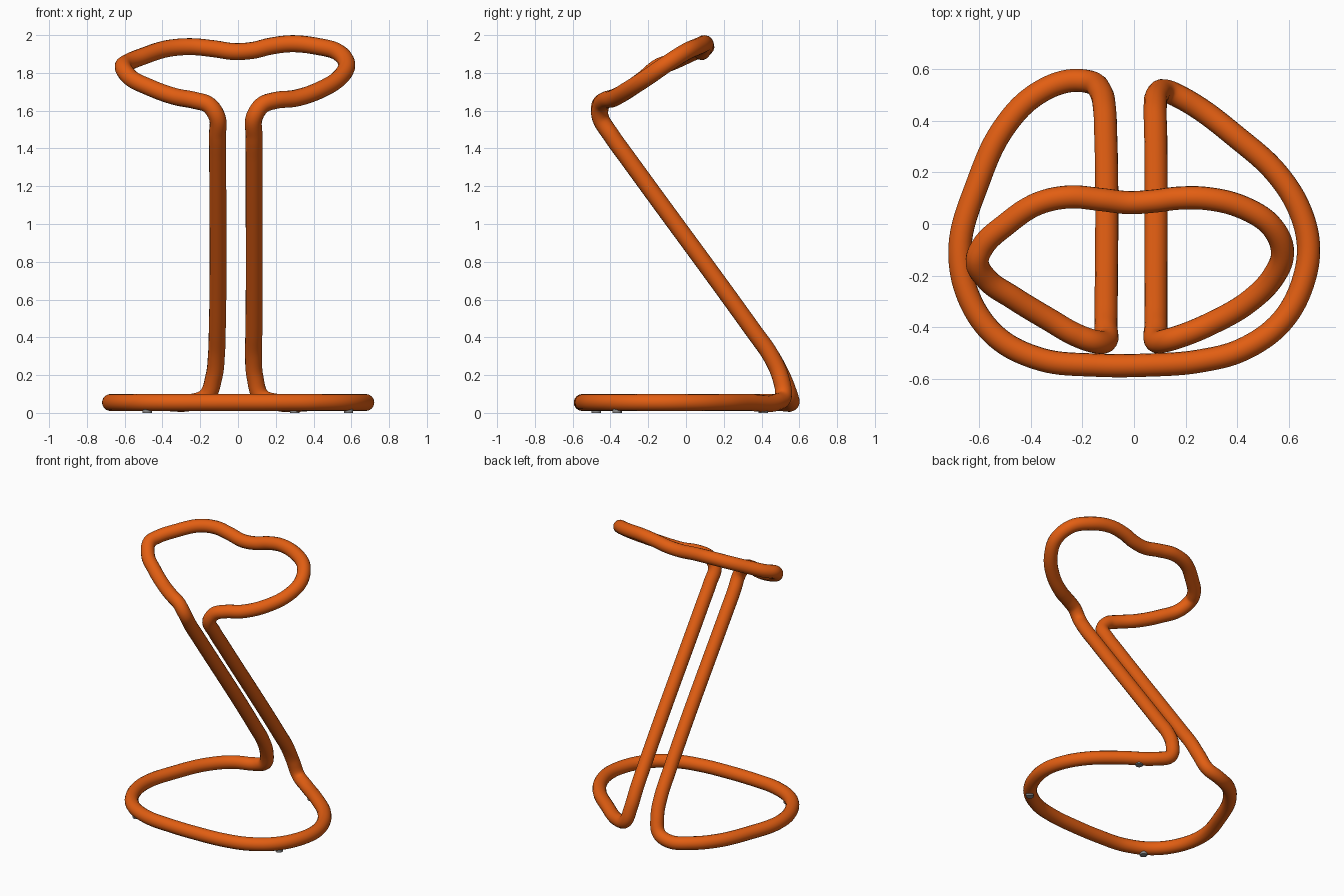
import bpy
from mathutils import Vector

def material(name, rgb):
    m = bpy.data.materials.new(name)
    m.diffuse_color = (*rgb, 1)
    return m

orange = material("orange_paint", (0.76, 0.112, 0.006))
grey = material("grey_rubber", (0.25, 0.25, 0.25))

R = 0.045      # tube radius
BZ = 0.055     # height of the floor loop centre line

# seat loop seen from above; it lies on a tilted plane, with small height offsets
def seat(x, y, dz=0.0):
    return (x, y, 1.892 + 0.59 * y + dz)

# floor loop, from the left leg round the front to the right leg
floor_loop = [(x, y, BZ) for x, y in (
    (-0.25, 0.555), (-0.39, 0.495), (-0.51, 0.365), (-0.605, 0.16), (-0.675, -0.10),
    (-0.64, -0.285), (-0.53, -0.44), (-0.36, -0.525), (-0.15, -0.547), (0.05, -0.547),
    (0.25, -0.532), (0.42, -0.487), (0.575, -0.375), (0.66, -0.21), (0.676, -0.08),
    (0.64, 0.06), (0.55, 0.20), (0.40, 0.335), (0.21, 0.475))]

right_leg = [(0.125, 0.515, 0.085), (0.09, 0.50, 0.19), (0.082, 0.445, 0.31), (0.084, 0.36, 0.43),
             (0.085, -0.31, 1.35), (0.085, -0.395, 1.468), (0.088, -0.455, 1.57)]

seat_loop = [(0.13, -0.45, 1.63), seat(0.20, -0.428, 0.015), seat(0.30, -0.385), seat(0.44, -0.305),
             seat(0.54, -0.205, 0.005), seat(0.576, -0.11, 0.015), seat(0.53, -0.005, 0.02),
             seat(0.42, 0.065, 0.01), seat(0.28, 0.099, 0.004), seat(0.17, 0.10, -0.01),
             seat(0.08, 0.089, -0.025), seat(-0.02, 0.083, -0.028), seat(-0.13, 0.095, -0.02),
             seat(-0.25, 0.105, -0.015), seat(-0.37, 0.08, -0.01), seat(-0.50, -0.005, 0.0),
             seat(-0.585, -0.085, 0.012), seat(-0.608, -0.14, 0.025), seat(-0.57, -0.215, 0.01),
             seat(-0.47, -0.285), seat(-0.33, -0.37), seat(-0.225, -0.43, 0.015), (-0.155, -0.455, 1.63)]

left_leg = [(-0.112, -0.455, 1.57), (-0.109, -0.395, 1.468), (-0.108, -0.31, 1.35),
            (-0.110, 0.36, 0.43), (-0.114, 0.445, 0.31), (-0.128, 0.51, 0.19), (-0.17, 0.55, 0.085)]

# one continuous bent tube
pts = [Vector(p) for p in floor_loop + right_leg + seat_loop + left_leg]
cu = bpy.data.curves.new("stool_frame", 'CURVE')
cu.dimensions = '3D'
cu.bevel_depth = R
cu.bevel_resolution = 6
cu.resolution_u = 8
sp = cu.splines.new('BEZIER')
sp.bezier_points.add(len(pts) - 1)
sp.use_cyclic_u = True
sp.use_smooth = True
for i, bp in enumerate(sp.bezier_points):
    p, a, b = pts[i], pts[i - 1], pts[(i + 1) % len(pts)]
    la, lb = (p - a).length, (b - p).length
    # tangent leans towards the shorter neighbouring span
    t = ((p - a) / la ** 1.5 + (b - p) / lb ** 1.5).normalized()
    bp.handle_left_type = bp.handle_right_type = 'FREE'
    bp.co = p
    bp.handle_left = p - t * la * 0.345
    bp.handle_right = p + t * lb * 0.345
cu.materials.append(orange)
frame = bpy.data.objects.new("stool_frame", cu)
bpy.context.collection.objects.link(frame)

# small floor pads under the loop
for i, (x, y) in enumerate([(0.30, 0.41), (0.585, -0.365), (-0.48, -0.475)]):
    bpy.ops.mesh.primitive_cylinder_add(vertices=20, radius=0.025, depth=0.02, location=(x, y, 0.01))
    pad = bpy.context.object
    pad.name = f"floor_pad_{i + 1}"
    pad.data.materials.append(grey)
    bpy.ops.object.shade_smooth_by_angle()
